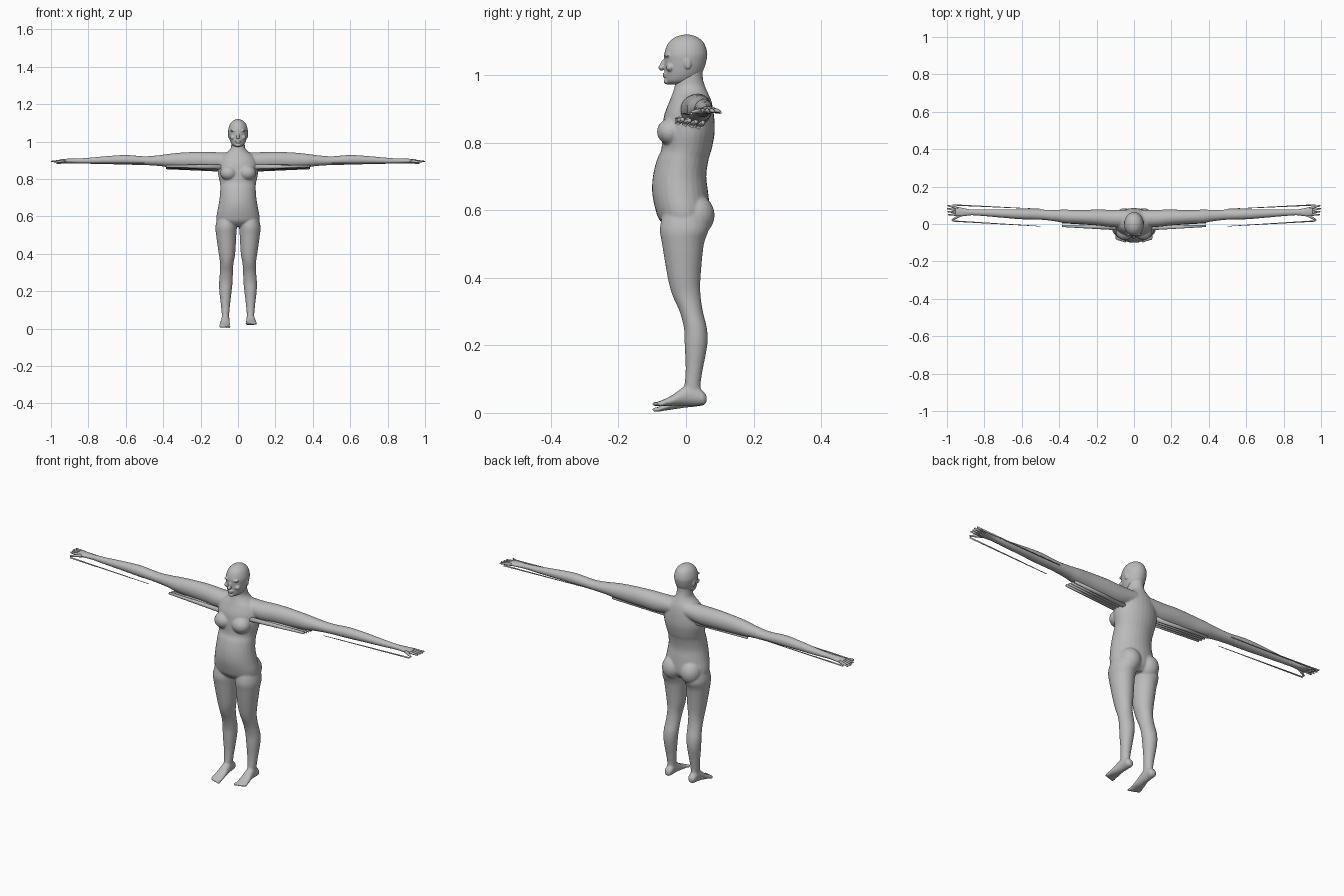
import bpy, bmesh, math
from mathutils import Vector, Matrix

if "Cube" in bpy.data.objects:
    bpy.data.objects.remove(bpy.data.objects["Cube"])

skin = bpy.data.materials.new("matte grey")
skin.use_nodes = True
GREY = (0.5, 0.5, 0.5, 1)
skin.diffuse_color = GREY
skin.node_tree.nodes["Principled BSDF"].inputs["Base Color"].default_value = GREY


def catmull(a, b, c, d, t):
    return tuple(0.5 * (2*q + (r-p)*t + (2*p-5*q+4*r-s)*t*t + (3*q-p-3*r+s)*t**3)
                 for p, q, r, s in zip(a, b, c, d))


def loft(bm, axis, rows, side=1, sides=28, steps=4, place=None):
    """Oval rings along an axis; row = position, centre, half width, low, high."""
    dense = []
    for i in range(len(rows) - 1):
        a, d = rows[max(i-1, 0)], rows[min(i+2, len(rows)-1)]
        dense += [catmull(a, rows[i], rows[i+1], d, k/steps) for k in range(steps)]
    dense.append(rows[-1])
    rings = []
    for pos, c, r, lo, hi in dense:
        ring = []
        for k in range(sides):
            t = math.tau * k / sides
            u, v = c + r*math.cos(t), (lo+hi)/2 + (hi-lo)/2*math.sin(t)
            p = Vector({"z": (u, v, pos), "y": (u, pos, v), "x": (pos, u, v)}[axis])
            p.x *= side
            ring.append(bm.verts.new(place(p) if place else p))
        rings.append(ring)
    faces = [bm.faces.new(rings[0]), bm.faces.new(rings[-1])]
    for a, b in zip(rings, rings[1:]):
        for k in range(sides):
            j = (k+1) % sides
            faces.append(bm.faces.new((a[k], a[j], b[j], b[k])))
    bmesh.ops.recalc_face_normals(bm, faces=faces)


def blob(bm, centre, radii, turn=0):
    m = Matrix.Translation(centre) @ Matrix.Rotation(turn, 4, "X") @ Matrix.Diagonal((*radii, 1))
    bmesh.ops.create_uvsphere(bm, u_segments=20, v_segments=12, radius=1, matrix=m)


def rod(bm, a, b, r1, r2, sides=10):
    a, b = Vector(a), Vector(b)
    m = Matrix.Translation((a+b)/2) @ (b-a).to_track_quat("Z", "Y").to_matrix().to_4x4()
    bmesh.ops.create_cone(bm, cap_ends=True, segments=sides, radius1=r1, radius2=r2,
                          depth=(b-a).length, matrix=m)


def finish(bm, name, voxel=0, smooth=0):
    mesh = bpy.data.meshes.new(name)
    bm.to_mesh(mesh)
    bm.free()
    mesh.materials.append(skin)
    ob = bpy.data.objects.new(name, mesh)
    bpy.context.collection.objects.link(ob)
    mesh.polygons.foreach_set("use_smooth", [True] * len(mesh.polygons))
    if voxel:
        fuse = ob.modifiers.new("fuse", "REMESH")
        fuse.mode, fuse.voxel_size, fuse.use_smooth_shade = "VOXEL", voxel, True
        soft = ob.modifiers.new("soften", "SMOOTH")
        soft.factor, soft.iterations = 0.5, smooth
    return ob


# Torso, neck, breasts and buttocks
body = bmesh.new()
loft(body, "z", [(.545, 0, .06, -.05, .045), (.57, 0, .108, -.078, .066),
                 (.6, 0, .115, -.09, .07), (.65, 0, .106, -.1, .066), (.7, 0, .098, -.098, .06),
                 (.75, 0, .095, -.086, .067), (.78, 0, .097, -.073, .076),
                 (.83, 0, .107, -.07, .085), (.88, 0, .105, -.065, .083),
                 (.92, 0, .088, -.05, .076), (.945, 0, .056, -.04, .066),
                 (.965, 0, .039, -.034, .057), (.99, 0, .036, -.03, .05), (1.02, 0, .034, -.02, .05)])
for s in (1, -1):
    blob(body, (s*.05, -.045, .832), (.046, .041, .04))
    blob(body, (s*.052, .03, .585), (.052, .055, .06))
    # Legs
    loft(body, "z", [(.62, .056, .045, -.06, .05), (.55, .063, .057, -.077, .068),
                     (.5, .063, .054, -.071, .053), (.4, .059, .044, -.054, .043),
                     (.35, .06, .036, -.041, .043), (.3, .062, .035, -.019, .05),
                     (.25, .065, .036, -.006, .062), (.2, .067, .033, -.004, .063),
                     (.13, .067, .025, -.001, .05), (.08, .067, .02, -.005, .043),
                     (.045, .067, .018, -.01, .05)], s)
    # Arms with palms
    loft(body, "x", [(.04, .03, .045, .865, .943), (.12, .03, .046, .85, .943),
                     (.2, .035, .042, .853, .945), (.3, .038, .037, .857, .941),
                     (.37, .041, .036, .862, .934), (.42, .045, .031, .869, .927),
                     (.5, .05, .027, .874, .921), (.6, .052, .027, .876, .928),
                     (.7, .056, .023, .879, .922), (.8, .06, .018, .881, .913),
                     (.87, .062, .016, .884, .909), (.92, .064, .024, .885, .908),
                     (.955, .067, .026, .887, .906)], s)

# Feet; the right one dips at the toes
for s in (1, -1):
    dip = 0 if s > 0 else 0.11
    lean = lambda p: Vector((p.x, p.y, p.z + dip * (p.y - .06)))
    loft(body, "y", [(.061, .067, .01, .03, .05), (.05, .067, .019, .023, .065),
                     (.02, .067, .021, .022, .085), (-.01, .068, .023, .022, .075),
                     (-.04, .07, .027, .021, .053), (-.07, .072, .029, .02, .038),
                     (-.083, .072, .026, .021, .034)], s, place=lean)
    for i in range(5):
        p = Vector((s*(.048 + i*.0115), -.087 + i*.0035, .026))
        blob(body, lean(p), (.008 - i*.0006, .014, .007))
finish(body, "body", .0045, 4)

# Head with face
head = bmesh.new()
loft(head, "z", [(1.12, 0, .004, -.004, .008), (1.113, 0, .024, -.03, .032),
                 (1.095, 0, .042, -.052, .053), (1.065, 0, .052, -.064, .063),
                 (1.04, 0, .051, -.064, .06), (1.015, 0, .046, -.063, .052),
                 (.995, 0, .039, -.062, .04), (.98, 0, .029, -.06, .025), (.972, 0, .014, -.052, .01)])
blob(head, (0, -.068, 1.03), (.007, .009, .02), -.35)
blob(head, (0, -.073, 1.022), (.01, .009, .007))
blob(head, (0, -.062, 1.003), (.017, .008, .0035))
blob(head, (0, -.061, .996), (.014, .008, .004))
blob(head, (0, -.056, .981), (.014, .01, .009))
for s in (1, -1):
    blob(head, (s*.022, -.054, 1.058), (.018, .01, .006))
    blob(head, (s*.028, -.047, 1.022), (.015, .012, .012))
    blob(head, (s*.05, .004, 1.035), (.005, .011, .018), .2)
finish(head, "head", .0028, 3)

for s, label in ((1, "left"), (-1, "right")):
    # Fingers and thumb
    hand = bmesh.new()
    for i in range(4):
        rod(hand, (s*.94, .05 + i*.011, .896), (s*(.999 - .003*abs(i-2)), .05 + i*.0165, .893),
            .008, .0035)
    rod(hand, (s*.925, .05, .895), (s*.975, .02, .891), .009, .004)
    finish(hand, label + "_fingers")

    # Long thin strips beside the forearm
    strips = bmesh.new()
    for y0, y1, z in ((-.012, .016, .885), (.08, .102, .889)):
        rod(strips, (s*.5, y0, z), (s*.97, y1, z), .0015, .004, 6)
    finish(strips, label + "_forearm_strips")

    # Ridged folds beneath the upper arm
    folds = bmesh.new()
    for i in range(4):
        y = -.022 + i*.02
        rod(folds, (s*.09, y, .864 - .004*i), (s*.385, y + .012, .868 - .003*i), .013, .007, 6)
    finish(folds, label + "_underarm_folds")
